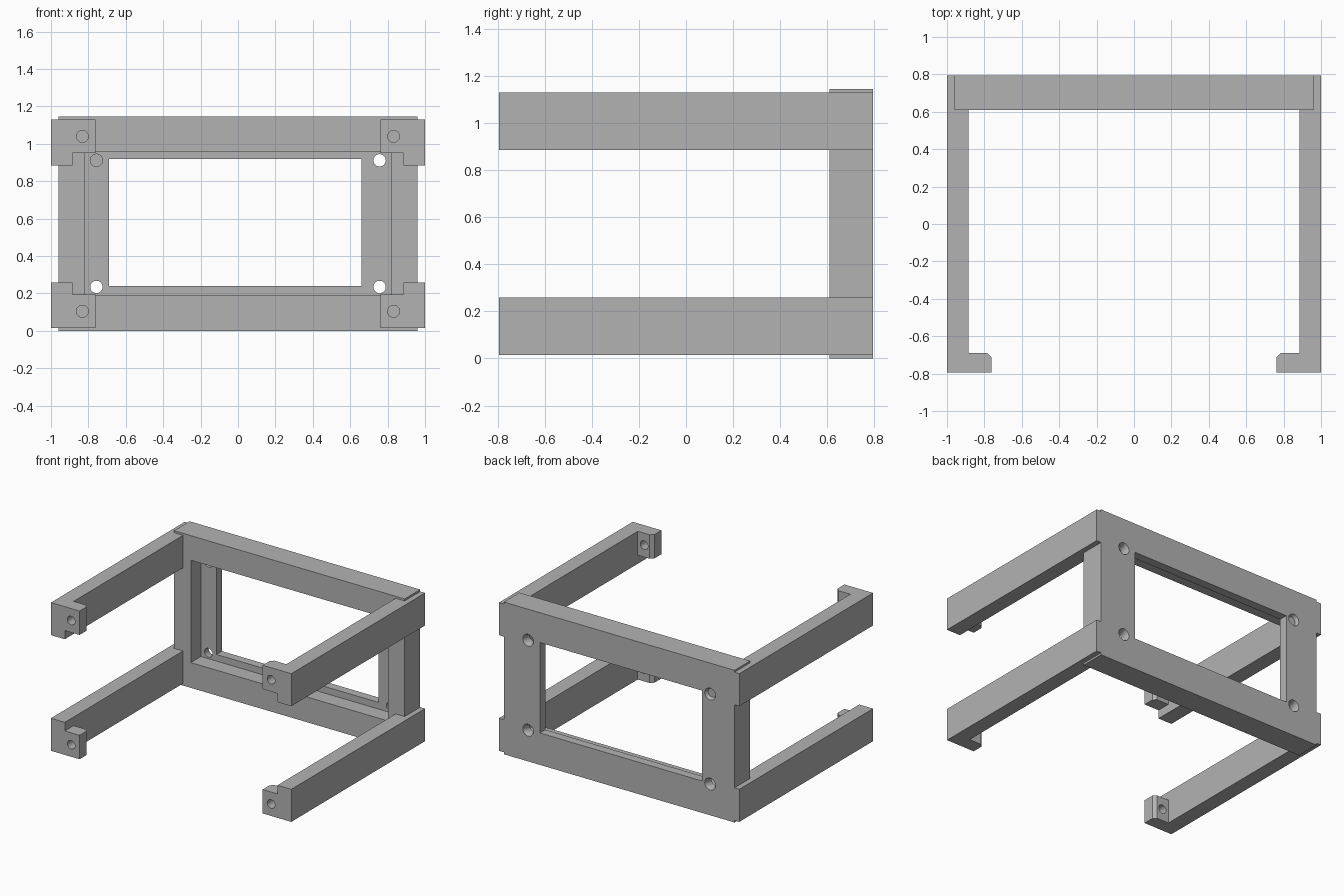
import bpy, bmesh, math
from mathutils import Matrix, Vector

cube = bpy.data.objects.get("Cube")
if cube:
    bpy.data.objects.remove(cube)

grey = bpy.data.materials.new("plain grey")
grey.use_nodes = True
colour = (0.45, 0.45, 0.45, 1)
grey.diffuse_color = colour
grey.node_tree.nodes["Principled BSDF"].inputs["Base Color"].default_value = colour


def finish(name, bm):
    bmesh.ops.recalc_face_normals(bm, faces=bm.faces)
    mesh = bpy.data.meshes.new(name)
    bm.to_mesh(mesh)
    bm.free()
    mesh.materials.append(grey)
    ob = bpy.data.objects.new(name, mesh)
    bpy.context.collection.objects.link(ob)
    return ob


def box(name, x0, x1, y0, y1, z0, z1):
    bm = bmesh.new()
    bmesh.ops.create_cube(bm, size=1)
    bmesh.ops.scale(bm, vec=(x1 - x0, y1 - y0, z1 - z0), verts=bm.verts)
    bmesh.ops.translate(bm, vec=((x0 + x1) / 2, (y0 + y1) / 2, (z0 + z1) / 2), verts=bm.verts)
    return finish(name, bm)


def plan(name, points, side, z0, z1):
    """Extrude a plan outline upwards; side mirrors it in x."""
    bm = bmesh.new()
    face = bm.faces.new([bm.verts.new((side * x, y, z0)) for x, y in points])
    top = bmesh.ops.extrude_face_region(bm, geom=[face])["geom"]
    bmesh.ops.translate(bm, vec=(0, 0, z1 - z0),
                        verts=[v for v in top if isinstance(v, bmesh.types.BMVert)])
    return finish(name, bm)


def drill(name, x, z, y0, y1, r0, r1):
    """Round cutter along y, radius r0 at y0 and r1 at y1."""
    bm = bmesh.new()
    bmesh.ops.create_cone(bm, cap_ends=True, segments=32, radius1=r0, radius2=r1, depth=y1 - y0)
    bmesh.ops.transform(bm, verts=bm.verts, matrix=Matrix.Translation((x, (y0 + y1) / 2, z))
                        @ Matrix.Rotation(-math.pi / 2, 4, 'X'))
    return finish(name, bm)


def cut(ob, cutter):
    cutter.hide_render = True
    mod = ob.modifiers.new("cut", 'BOOLEAN')
    mod.operation = 'DIFFERENCE'
    mod.solver = 'EXACT'
    mod.object = cutter
    bpy.context.view_layer.objects.active = ob
    bpy.ops.object.modifier_apply(modifier=mod.name)
    bpy.data.objects.remove(cutter)


def smooth(ob):
    bpy.ops.object.select_all(action='DESELECT')
    ob.select_set(True)
    bpy.context.view_layer.objects.active = ob
    bpy.ops.object.shade_smooth_by_angle(angle=math.radians(30))


# Rear frame with a front recess and a smaller through opening
BACK, FRONT, LIP = 0.795, 0.61, 0.73
frame = box("rear_frame", -0.96, 0.96, FRONT, BACK, 0, 1.145)
cut(frame, box("recess_cutter", -0.82, 0.82, FRONT - 0.1, LIP, 0.19, 0.96))
cut(frame, box("opening_cutter", -0.69, 0.66, FRONT, BACK + 0.1, 0.24, 0.92))

# Countersunk screw holes in the frame lip
for x in (-0.757, 0.757):
    for z in (0.235, 0.912):
        cut(frame, drill("hole_cutter", x, z, LIP - 0.05, BACK + 0.05, 0.033, 0.033))
        cut(frame, drill("sink_cutter", x, z, BACK - 0.025, BACK + 0.005, 0.033, 0.047))
smooth(frame)

# Four arms reaching forward, each with a drilled tab at the tip
arm_outline = [(1, -0.795), (1, BACK), (0.96, BACK), (0.96, FRONT), (0.885, FRONT), (0.885, -0.795)]
tab_outline = [(0.885, -0.795), (0.885, -0.69), (0.785, -0.69), (0.762, -0.713), (0.762, -0.795)]
levels = {"upper": (0.885, 1.13, 0.95, 1.13, 1.04),
          "lower": (0.015, 0.26, 0.015, 0.195, 0.105)}
for side_name, side in (("left", 1), ("right", -1)):
    for level, (a0, a1, t0, t1, hole_z) in levels.items():
        plan(f"{level}_{side_name}_arm", arm_outline, side, a0, a1)
        tab = plan(f"{level}_{side_name}_tab", tab_outline, side, t0, t1)
        cut(tab, drill("tab_cutter", side * 0.832, hole_z, -0.9, -0.6, 0.032, 0.032))
        smooth(tab)
